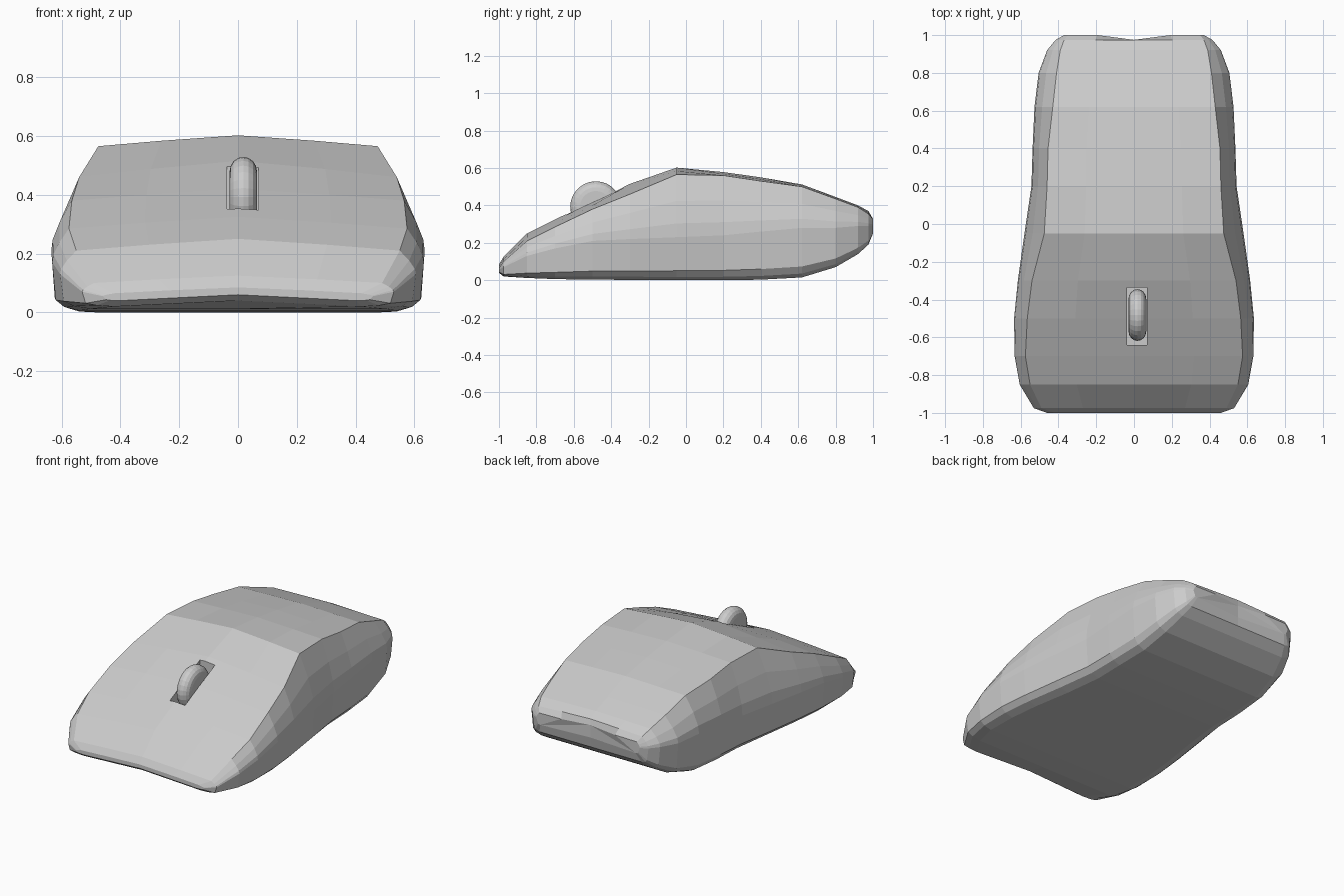
import bpy, bmesh, math
from mathutils import Matrix

if "Cube" in bpy.data.objects:
    bpy.data.objects.remove(bpy.data.objects["Cube"])

# Body stations: y, top z, shoulder z, shoulder x, side x, side z, base x, base z
STATIONS = [
    (-1.0, .085, .065, .42, .46, .055, .40, .04),
    (-.975, .125, .10, .49, .53, .07, .42, .02),
    (-.85, .25, .21, .55, .605, .13, .50, .012),
    (-.7, .325, .285, .575, .632, .17, .54, .006),
    (-.5, .42, .38, .565, .635, .21, .54, .003),
    (-.3, .515, .46, .54, .615, .22, .52, .002),
    (-.05, .602, .565, .475, .58, .23, .48, 0),
    (.2, .578, .56, .46, .543, .24, .45, 0),
    (.4, .55, .53, .455, .537, .26, .45, .003),
    (.62, .512, .50, .43, .527, .28, .44, .015),
    (.8, .445, .435, .41, .505, .28, .42, .07),
    (.92, .40, .39, .39, .46, .29, .39, .14),
    (.975, .37, .355, .37, .415, .29, .365, .19),
    (1.0, .33, .325, .35, .37, .29, .34, .25),
]


def finish(bm, name):
    bmesh.ops.recalc_face_normals(bm, faces=bm.faces)
    mesh = bpy.data.meshes.new(name)
    bm.to_mesh(mesh)
    bm.free()
    obj = bpy.data.objects.new(name, mesh)
    bpy.context.collection.objects.link(obj)
    return obj


def section(y, zt, ze, wt, w, zm, wb, zb):
    """Closed, mirrored cross-section ring of the shell."""
    notch = .025 if y == 1.0 else 0
    arch = .02 if y < -.9 else 0
    low = zb + .22 * (zm - zb)
    half = [
        (0, y - notch, zt),
        (wt * .55, y, zt + (ze - zt) * .5),
        (wt, y, ze),
        (wt + .58 * (w - wt), y, zm + .58 * (ze - zm)),
        (wt + .93 * (w - wt), y, zm + .22 * (ze - zm)),
        (w, y, zm),
        (w - .012, y, low),
        (wb + .55 * (w - wb), y, zb + .35 * (low - zb)),
        (wb, y, zb),
        (0, y - notch, zb + arch),
    ]
    return half + [(-x, yy, z) for x, yy, z in half[-2:0:-1]]


# Lofted shell
bm = bmesh.new()
rings = [[bm.verts.new(p) for p in section(*s)] for s in STATIONS]
n = len(rings[0])
for a, b in zip(rings, rings[1:]):
    for i in range(n):
        j = (i + 1) % n
        bm.faces.new((a[i], a[j], b[j], b[i]))
for ring in (rings[0], rings[-1]):
    cap = bm.faces.new(ring)
    bmesh.ops.triangulate(bm, faces=[cap])
shell = finish(bm, "mouse_shell")

# Slot cutter for the wheel
bm = bmesh.new()
bmesh.ops.create_cube(bm, size=1, matrix=Matrix.Translation((.016, -.488, .46))
                      @ Matrix.Diagonal((.108, .306, .48, 1)))
cutter = finish(bm, "slot_cutter")
cutter.hide_render = True
cutter.hide_viewport = True
cut = shell.modifiers.new("wheel_slot", 'BOOLEAN')
cut.operation = 'DIFFERENCE'
cut.solver = 'EXACT'
cut.object = cutter

# Scroll wheel: rounded rim profile spun about the x axis
bm = bmesh.new()
cx, cy, cz, half_w, core = .018, -.482, .392, .047, .085
profile = [(-half_w, 0)]
for k in range(9):
    t = math.pi * k / 8
    profile.append((-half_w * math.cos(t), core + .052 * math.sin(t)))
profile.append((half_w, 0))
verts = [bm.verts.new((cx + x, cy, cz + r)) for x, r in profile]
edges = [bm.edges.new(pair) for pair in zip(verts, verts[1:])]
bmesh.ops.spin(bm, geom=verts + edges, cent=(cx, cy, cz), axis=(1, 0, 0),
               angle=2 * math.pi, steps=28)
bmesh.ops.remove_doubles(bm, verts=bm.verts, dist=.0005)
wheel = finish(bm, "scroll_wheel")
